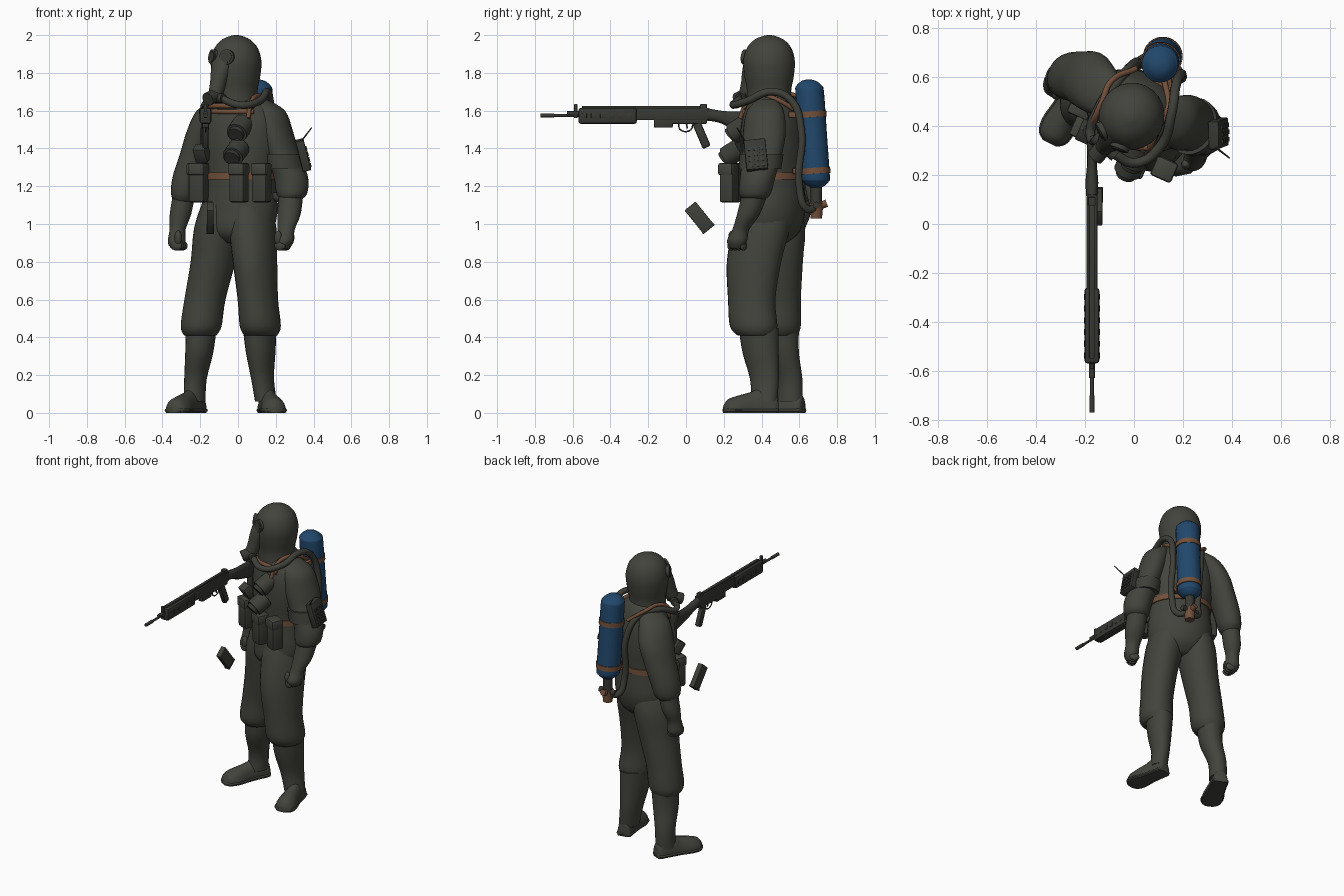
import bpy, bmesh, math
from mathutils import Vector, Matrix

if "Cube" in bpy.data.objects:
    bpy.data.objects.remove(bpy.data.objects["Cube"])


def material(name, r, g, b):
    mat = bpy.data.materials.new(name)
    mat.use_nodes = True
    mat.diffuse_color = (r, g, b, 1)
    shader = mat.node_tree.nodes["Principled BSDF"]
    shader.inputs["Base Color"].default_value = (r, g, b, 1)
    shader.inputs["Roughness"].default_value = 0.8
    return mat


SUIT = material("suit olive grey", .056, .057, .046)
RUBBER = material("dark rubber", .049, .05, .041)
METAL = material("gun metal", .039, .04, .034)
BLUE = material("tank blue", .015, .064, .148)
LEATHER = material("strap brown", .17, .08, .042)


# Body and head each have a turned frame: left, front, up
class Frame:
    def __init__(self, x, y, turn):
        t = math.radians(turn)
        self.origin = Vector((x, y, 0))
        self.left = Vector((math.cos(t), -math.sin(t), 0))
        self.front = Vector((-math.sin(t), -math.cos(t), 0))
        self.rot = Matrix.Rotation(-t, 3, 'Z')

    def at(self, side, front, z):
        return self.origin + self.left * side + self.front * front + Vector((0, 0, z))


BODY = Frame(.01, .46, 24)
HEAD = Frame(-.01, .44, 42)
X, Y, Z = Vector((1, 0, 0)), Vector((0, 1, 0)), Vector((0, 0, 1))


def finish(name, bm, mat, angle=40):
    bmesh.ops.recalc_face_normals(bm, faces=bm.faces)
    mesh = bpy.data.meshes.new(name)
    bm.to_mesh(mesh)
    bm.free()
    mesh.materials.append(mat)
    mesh.polygons.foreach_set("use_smooth", [True] * len(mesh.polygons))
    mesh.set_sharp_from_angle(angle=math.radians(angle))
    ob = bpy.data.objects.new(name, mesh)
    bpy.context.collection.objects.link(ob)


def smooth_rings(rings, steps):
    """Catmull-Rom interpolation of (x, y, z, ru, rv) rings."""
    out = []
    last = len(rings) - 1
    for i in range(last):
        a, b, c, d = (rings[min(max(j, 0), last)] for j in range(i - 1, i + 3))
        for s in range(steps):
            t = s / steps
            out.append([q + .5 * t * (r - p + t * (2*p - 5*q + 4*r - e + t * (3*(q - r) + e - p)))
                        for p, q, r, e in zip(a, b, c, d)])
    return out + [list(rings[-1])]


def loft(name, rings, mat, u=BODY.left, v=BODY.front, steps=4, sides=24):
    bm = bmesh.new()
    loops = []
    for x, y, z, ru, rv in smooth_rings(rings, steps):
        loop = []
        for k in range(sides):
            a = math.tau * k / sides
            p = Vector((x, y, z)) + u * ru * math.cos(a) + v * rv * math.sin(a)
            p.z = max(p.z, 0)
            loop.append(bm.verts.new(p))
        loops.append(loop)
    for a, b in zip(loops, loops[1:]):
        for k in range(sides):
            n = (k + 1) % sides
            bm.faces.new((a[k], a[n], b[n], b[k]))
    bm.faces.new(loops[0])
    bm.faces.new(loops[-1])
    finish(name, bm, mat, 60)


def framed(frame, rows):
    """Rings given as (front offset, z, ru, rv) on a frame's centre line."""
    return [(*frame.at(0, f, z), ru, rv) for f, z, ru, rv in rows]


def box(name, centre, size, mat, rot=Matrix.Identity(3), bevel=.006):
    bm = bmesh.new()
    bmesh.ops.create_cube(bm, size=1)
    bmesh.ops.scale(bm, vec=size, verts=bm.verts)
    if bevel:
        bmesh.ops.bevel(bm, geom=bm.edges[:], offset=bevel, segments=2, affect='EDGES', profile=.5)
    bmesh.ops.transform(bm, matrix=Matrix.Translation(centre) @ rot.to_4x4(), verts=bm.verts)
    finish(name, bm, mat, 35)


def rod(name, start, end, r, mat, r_end=None, sides=20):
    start, end = Vector(start), Vector(end)
    axis = end - start
    bm = bmesh.new()
    bmesh.ops.create_cone(bm, cap_ends=True, segments=sides, radius1=r,
                          radius2=r if r_end is None else r_end, depth=axis.length)
    turn = axis.to_track_quat('Z', 'Y').to_matrix().to_4x4()
    bmesh.ops.transform(bm, matrix=Matrix.Translation((start + end) / 2) @ turn, verts=bm.verts)
    finish(name, bm, mat)


def ball(name, centre, size, mat):
    bm = bmesh.new()
    bmesh.ops.create_uvsphere(bm, u_segments=20, v_segments=12, radius=1)
    bmesh.ops.scale(bm, vec=size, verts=bm.verts)
    bmesh.ops.transform(bm, matrix=Matrix.Translation(centre) @ BODY.rot.to_4x4(), verts=bm.verts)
    finish(name, bm, mat, 80)


def tube(name, points, r, mat):
    curve = bpy.data.curves.new(name, 'CURVE')
    curve.dimensions = '3D'
    curve.bevel_depth, curve.bevel_resolution, curve.use_fill_caps = r, 3, True
    spline = curve.splines.new('BEZIER')
    spline.bezier_points.add(len(points) - 1)
    for bp, p in zip(spline.bezier_points, points):
        bp.co = p
        bp.handle_left_type = bp.handle_right_type = 'AUTO'
    curve.materials.append(mat)
    bpy.context.collection.objects.link(bpy.data.objects.new(name, curve))


# Suit: torso, belt, trousers and sleeves
loft("torso", framed(BODY, [(.02, .9, .1, .09), (.015, .96, .18, .15), (0, 1.08, .208, .165), (0, 1.25, .195, .16),
     (0, 1.4, .215, .165), (0, 1.52, .22, .158), (0, 1.6, .195, .14), (0, 1.66, .135, .115), (0, 1.7, .08, .08)]), SUIT)
loft("belt", framed(BODY, [(0, 1.235, .203, .168), (0, 1.273, .203, .168)]), LEATHER, steps=1)
loft("right_trouser", [(-.085, .475, 1.12, .095, .13), (-.105, .485, .98, .122, .15), (-.132, .49, .8, .116, .132),
     (-.175, .495, .6, .108, .115), (-.195, .495, .46, .107, .115), (-.2, .5, .41, .085, .09)], SUIT)
loft("left_trouser", [(.07, .425, 1.12, .095, .135), (.078, .4, .98, .118, .155), (.09, .36, .8, .11, .15),
     (.105, .348, .6, .102, .13), (.118, .358, .46, .104, .13), (.12, .37, .41, .085, .1)], SUIT)
loft("right_sleeve", [(-.08, .52, 1.66, .04, .05), (-.135, .545, 1.6, .08, .1), (-.18, .585, 1.49, .085, .12),
     (-.215, .6, 1.38, .085, .11), (-.26, .605, 1.25, .083, .1), (-.28, .605, 1.16, .072, .088), (-.285, .6, 1.12, .05, .06)], SUIT)
loft("left_sleeve", [(.11, .43, 1.66, .04, .05), (.165, .42, 1.6, .08, .1), (.2, .415, 1.49, .085, .118),
     (.235, .405, 1.38, .082, .11), (.28, .38, 1.25, .09, .095), (.285, .365, 1.16, .08, .085), (.28, .36, 1.13, .05, .06)], SUIT)
loft("right_glove", [(-.285, .605, 1.16, .058, .065), (-.305, .6, 1.05, .056, .06), (-.32, .585, .97, .042, .045),
     (-.325, .575, .9, .045, .055), (-.325, .57, .865, .02, .03)], SUIT)
loft("left_glove", [(.28, .365, 1.16, .065, .07), (.27, .33, 1.05, .062, .06), (.255, .29, .97, .045, .045),
     (.25, .27, .91, .045, .055), (.25, .265, .87, .02, .03)], SUIT)
for side, hand in (("right", Vector((-.325, .57, .9))), ("left", Vector((.25, .265, .9)))):
    inward = BODY.left * (1 if side == "right" else -1)
    for i in range(4):
        ball(f"{side}_finger_{i}", hand + inward * .015 + BODY.front * (.036 - .024 * i) - Z * .015,
             (.032, .016, .026), SUIT)
    ball(f"{side}_thumb", hand + inward * .025 + BODY.front * .035 + Z * .025, (.02, .02, .04), SUIT)

# Boots: shaft, foot and sole, each along its own toe direction
SHAFTS = {"right": [(-.195, .51, .45, .08, .09), (-.205, .515, .32, .072, .085), (-.225, .55, .18, .058, .068), (-.23, .55, .06, .055, .07)],
          "left": [(.115, .385, .45, .085, .11), (.12, .395, .32, .073, .1), (.13, .415, .18, .056, .08), (.148, .415, .06, .055, .07)]}
for side, heel, toe in (("right", (-.2, .62), (-.345, .33)), ("left", (.145, .485), (.2, .2))):
    loft(side + "_boot_shaft", SHAFTS[side], SUIT)
    start = Vector((*heel, 0))
    along = Vector((*toe, 0)) - start
    across = along.normalized().cross(Z)
    foot = ((0, .03, .06), (.05, .046, .09), (.3, .05, .12), (.5, .055, .1), (.75, .067, .08), (.92, .056, .062), (1, .025, .03))
    loft(side + "_foot", [(*(start + along * t + Z * .01), w, h) for t, w, h in foot], SUIT, across, Z)
    loft(side + "_sole", [(*(start + along * t + Z * .014), w + .006, .016) for t, w, h in foot], RUBBER, across, Z)

# Hood and breathing mask
loft("hood", framed(HEAD, [(0, 1.6, .12, .12), (0, 1.7, .113, .118), (0, 1.78, .127, .132), (0, 1.86, .134, .138),
     (0, 1.93, .115, .12), (0, 1.975, .075, .08), (0, 1.996, .03, .03), (0, 2, .005, .005)]), SUIT)
loft("mask_snout", framed(HEAD, [(.09, 1.94, .03, .02), (.1, 1.89, .06, .04), (.12, 1.82, .056, .048),
     (.14, 1.75, .043, .045), (.16, 1.69, .036, .042), (.16, 1.66, .025, .03)]), SUIT, HEAD.left, HEAD.front)
rod("mask_port", HEAD.at(0, .14, 1.69), HEAD.at(0, .225, 1.66), .036, METAL)
rod("hose_joint", HEAD.at(-.06, .165, 1.665), HEAD.at(.06, .165, 1.665), .025, METAL)
for name, s in (("left", 1), ("right", -1)):
    rod(name + "_goggle_rim", HEAD.at(.036 * s, .09, 1.88), HEAD.at(.052 * s, .135, 1.885), .04, RUBBER)
    rod(name + "_goggle_lens", HEAD.at(.05 * s, .13, 1.884), HEAD.at(.0535 * s, .139, 1.885), .03, METAL)

# Air tank with straps, valve and hoses
top, bottom = Vector((.105, .65, 1.765)), Vector((.12, .69, 1.19))
profile = ((0, .01), (.015, .04), (.06, .068), (.12, .076), (.5, .076), (.88, .076), (.94, .068), (.985, .04), (1, .01))
loft("air_tank", [(*bottom.lerp(top, t), r, r) for t, r in profile], BLUE, X, Y)
for name, t in (("lower_tank_strap", .13), ("upper_tank_strap", .65)):
    rod(name, bottom.lerp(top, t), bottom.lerp(top, t + .055), .081, LEATHER, sides=28)
    box(name + "_mount", bottom.lerp(top, t + .027) - Y * .07, (.09, .1, .032), LEATHER)
rod("valve_neck", bottom + Z * .03, bottom - Z * .09, .03, METAL)
rod("valve_body", bottom - Z * .08, bottom - Z * .16, .037, LEATHER, .03)
rod("valve_cross", bottom + Vector((-.06, 0, -.09)), bottom + Vector((.06, 0, -.09)), .018, METAL)
rod("valve_knob", bottom + Vector((0, 0, -.1)), bottom + Vector((0, .055, -.08)), .02, LEATHER)
tube("left_hose", [HEAD.at(.04, .165, 1.665), (.01, .25, 1.63), (.11, .32, 1.65), (.155, .46, 1.7), (.17, .56, 1.65),
     (.19, .61, 1.5), (.19, .6, 1.2), (.17, .64, 1.08), (.13, .69, 1.09)], .02, RUBBER)
tube("right_hose", [HEAD.at(-.04, .165, 1.665), (-.175, .35, 1.63), (-.14, .48, 1.66), (-.06, .59, 1.64),
     (.0, .655, 1.5), (.02, .65, 1.2), (.05, .68, 1.09), (.11, .69, 1.09)], .02, RUBBER)

# Harness
for name, s, lift in (("left", .11, 0), ("right", -.145, .015)):
    tube(name + "_shoulder_strap", [BODY.at(s, .14, 1.56), BODY.at(s, .1, 1.645 + lift), BODY.at(s, .02, 1.68 + lift),
         BODY.at(s, -.07, 1.66 + lift), BODY.at(s / 2, -.16, 1.6)], .012, LEATHER)
for name, z in (("upper", 1.625), ("lower", 1.595)):
    tube(name + "_chest_strap", [BODY.at(s, f, z) for s, f in ((-.13, .108), (0, .143), (.13, .108))], .013, LEATHER)

# Belt pouches and chest gear
for name, s, f in (("right_pouch", -.17, .15), ("right_side_pouch", -.215, .07), ("centre_pouch", .085, .2), ("left_pouch", .2, .165)):
    box(name, BODY.at(s, f, 1.215), (.085, .08, .2), RUBBER, BODY.rot, .012)
    box(name + "_flap", BODY.at(s, f + .005, 1.29), (.093, .086, .065), SUIT, BODY.rot, .012)
for name, s, f, z in (("upper_canister", .07, .165, 1.5), ("lower_canister", .065, .205, 1.375)):
    rod(name, BODY.at(s, f - .05, z + .03), BODY.at(s, f + .035, z - .02), .056, RUBBER)
    rod(name + "_cap", BODY.at(s, f + .025, z - .01), BODY.at(s, f + .05, z - .03), .042, METAL)
tube("canister_strap", [BODY.at(.07, .17, 1.53), BODY.at(.07, .19, 1.44), BODY.at(.07, .2, 1.3)], .012, RUBBER)
rod("torch", BODY.at(-.14, .145, 1.4), BODY.at(-.14, .145, 1.55), .02, METAL)
rod("torch_head", BODY.at(-.14, .145, 1.55), BODY.at(-.14, .15, 1.61), .024, METAL, .03)
box("chest_box", BODY.at(-.15, .16, 1.375), (.07, .06, .085), RUBBER, BODY.rot @ Matrix.Rotation(.6, 3, 'X'))
rod("hip_nozzle", (.19, .38, 1.15), (.225, .35, 1.13), .02, METAL)

# Arm radio
loft("arm_band", [(.253, .392, 1.29, .1, .115), (.238, .4, 1.37, .097, .12)], RUBBER, steps=1)
tilt = Matrix.Rotation(-.25, 3, 'Y') @ Matrix.Rotation(.1, 3, 'X')
pad = Vector((.345, .37, 1.365))
box("arm_radio", pad, (.045, .115, .165), METAL, tilt)
for row in range(4):
    for col in range(3):
        box("radio_key", pad + tilt @ Vector((.024, .03 * (col - 1), .03 * row - .06)), (.009, .018, .018), RUBBER, tilt, 0)
rod("radio_antenna", pad + Vector((-.02, -.05, .06)), (.39, .27, 1.51), .005, METAL, .003, 8)

# Rifle, pointing forwards
GUN = -.172


def gun_box(name, y0, y1, z0, z1, width, bevel=.006):
    box(name, (GUN, (y0 + y1) / 2, (z0 + z1) / 2), (width, y1 - y0, z1 - z0), METAL, bevel=bevel)


def gun_rod(name, y0, y1, z, r):
    rod(name, (GUN, y0, z), (GUN, y1, z), r, METAL, sides=14)


gun_box("handguard", -.57, -.26, 1.53, 1.615, .062, .014)
gun_box("receiver", -.27, .12, 1.55, 1.615, .044)
gun_box("top_rail", -.55, .08, 1.612, 1.625, .022, .003)
gun_box("magazine_well", -.17, -.07, 1.51, 1.56, .036)
gun_box("lower_receiver", -.08, .11, 1.53, 1.56, .036)
gun_box("front_sight", -.592, -.575, 1.56, 1.635, .016, .003)
gun_box("rear_sight", .075, .11, 1.61, 1.635, .03, .003)
gun_rod("barrel", -.76, -.55, 1.575, .008)
gun_rod("gas_block", -.63, -.56, 1.585, .012)
gun_rod("flash_hider", -.77, -.7, 1.575, .011)
for i in range(6):
    gun_box("handguard_rib", -.55 + .048 * i, -.525 + .048 * i, 1.56, 1.585, .066, .002)
tube("trigger_guard", [(GUN, -.04, 1.535), (GUN, -.03, 1.5), (GUN, .02, 1.495), (GUN, .04, 1.535)], .004, METAL)
rod("trigger", (GUN, .0, 1.54), (GUN, .008, 1.505), .004, METAL, sides=8)
box("pistol_grip", (GUN, .083, 1.47), (.034, .045, .14), METAL, Matrix.Rotation(.4, 3, 'X'), .01)
loft("rifle_stock", [(GUN, .1, 1.582, .022, .034), (GUN, .17, 1.57, .026, .032), (GUN, .25, 1.55, .02, .045),
     (GUN, .4, 1.53, .02, .065)], METAL, X, Z, sides=12)

# Loose magazine below the rifle
loose = Matrix.Rotation(math.radians(39), 3, 'X')
box("magazine", (-.147, .07, 1.035), (.035, .075, .155), RUBBER, loose, .004)
box("magazine_base", Vector((-.147, .07, 1.035)) - loose @ Z * .078, (.039, .08, .01), METAL, loose, .003)
